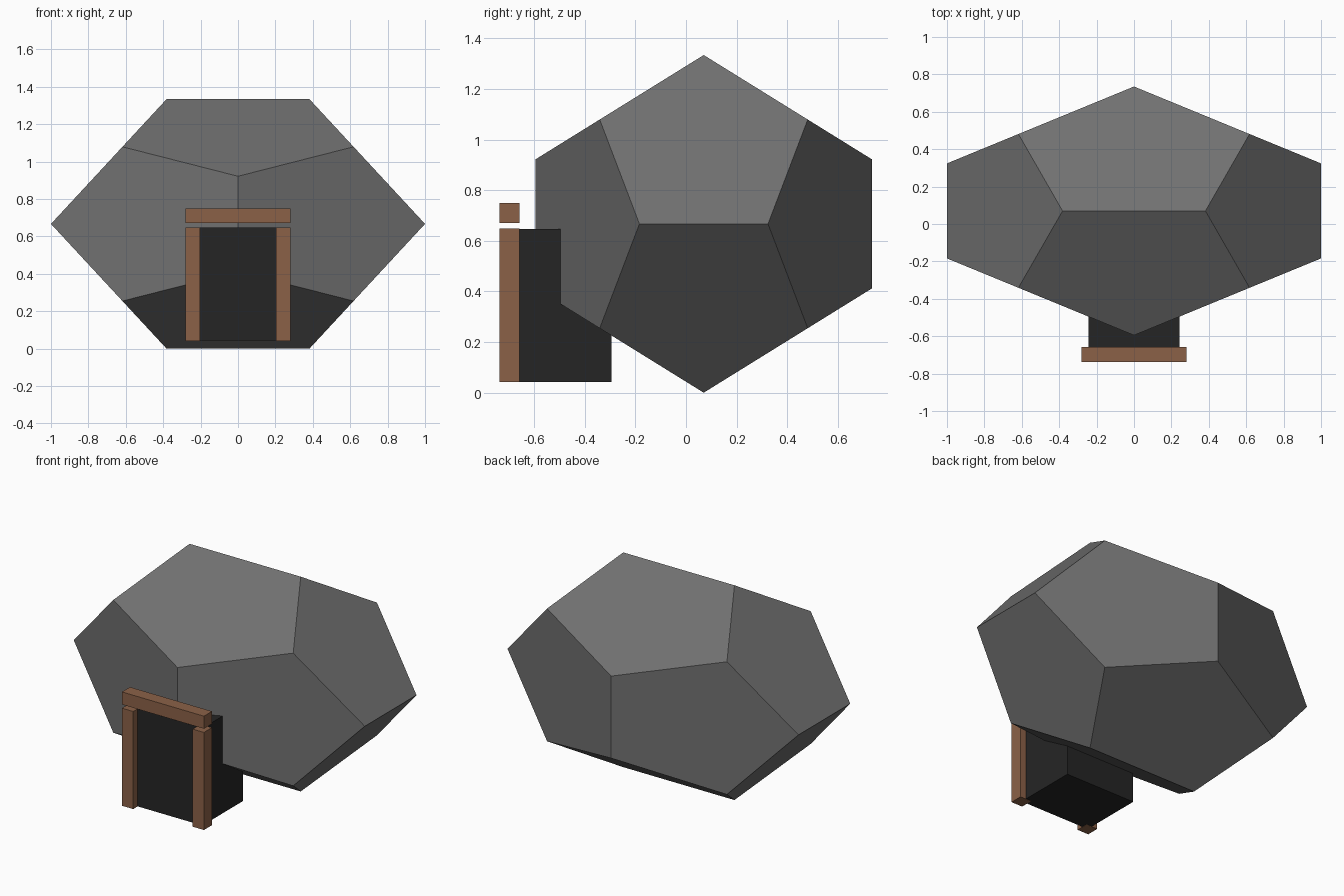
import bpy, bmesh, math
from mathutils import Vector

if "Cube" in bpy.data.objects:
    bpy.data.objects.remove(bpy.data.objects["Cube"], do_unlink=True)


def material(name, rgb):
    mat = bpy.data.materials.new(name)
    mat.use_nodes = True
    mat.diffuse_color = (*rgb, 1)
    mat.node_tree.nodes["Principled BSDF"].inputs["Base Color"].default_value = (*rgb, 1)
    return mat


def add_object(name, bm, mat):
    bmesh.ops.recalc_face_normals(bm, faces=bm.faces)
    mesh = bpy.data.meshes.new(name)
    bm.to_mesh(mesh)
    bm.free()
    mesh.materials.append(mat)
    obj = bpy.data.objects.new(name, mesh)
    bpy.context.collection.objects.link(obj)
    return obj


def box(name, low, high, mat):
    low, high = Vector(low), Vector(high)
    bm = bmesh.new()
    bmesh.ops.create_cube(bm, size=1)
    for v in bm.verts:
        v.co = (low + high) / 2 + v.co * (high - low)
    return add_object(name, bm, mat)


stone = material("grey stone", (0.165, 0.165, 0.165))
wood = material("brown timber", (0.26, 0.121, 0.064))
shadow = material("dark opening", (0.0185, 0.0185, 0.0185))

# Boulder: a regular dodecahedron stretched along x
phi = (1 + math.sqrt(5)) / 2
signs = (-1, 1)
points = [Vector((x, y, z)) for x in signs for y in signs for z in signs]
for a in signs:
    for b in signs:
        p, q = a * phi, b / phi
        points += [Vector((p, q, 0)), Vector((0, p, q)), Vector((q, 0, p))]

bm = bmesh.new()
for p in points:
    bm.verts.new((p.x / phi, 0.07 + p.y * 0.665 / phi, 0.667 + p.z * 0.667 / phi))
bmesh.ops.convex_hull(bm, input=bm.verts)
bmesh.ops.dissolve_limit(bm, angle_limit=math.radians(2),
                         verts=bm.verts, edges=bm.edges)
add_object("boulder", bm, stone)

# Dark entrance tunnel running into the boulder
box("entrance_tunnel", (-0.242, -0.695, 0.043), (0.242, -0.295, 0.647), shadow)

# Timber door frame
front, back = -0.737, -0.658
for side, name in ((-1, "right_post"), (1, "left_post")):
    xs = sorted((side * 0.204, side * 0.282))
    box(name, (xs[0], front, 0.042), (xs[1], back, 0.648), wood)
box("lintel", (-0.282, front, 0.671), (0.282, back, 0.749), wood)
